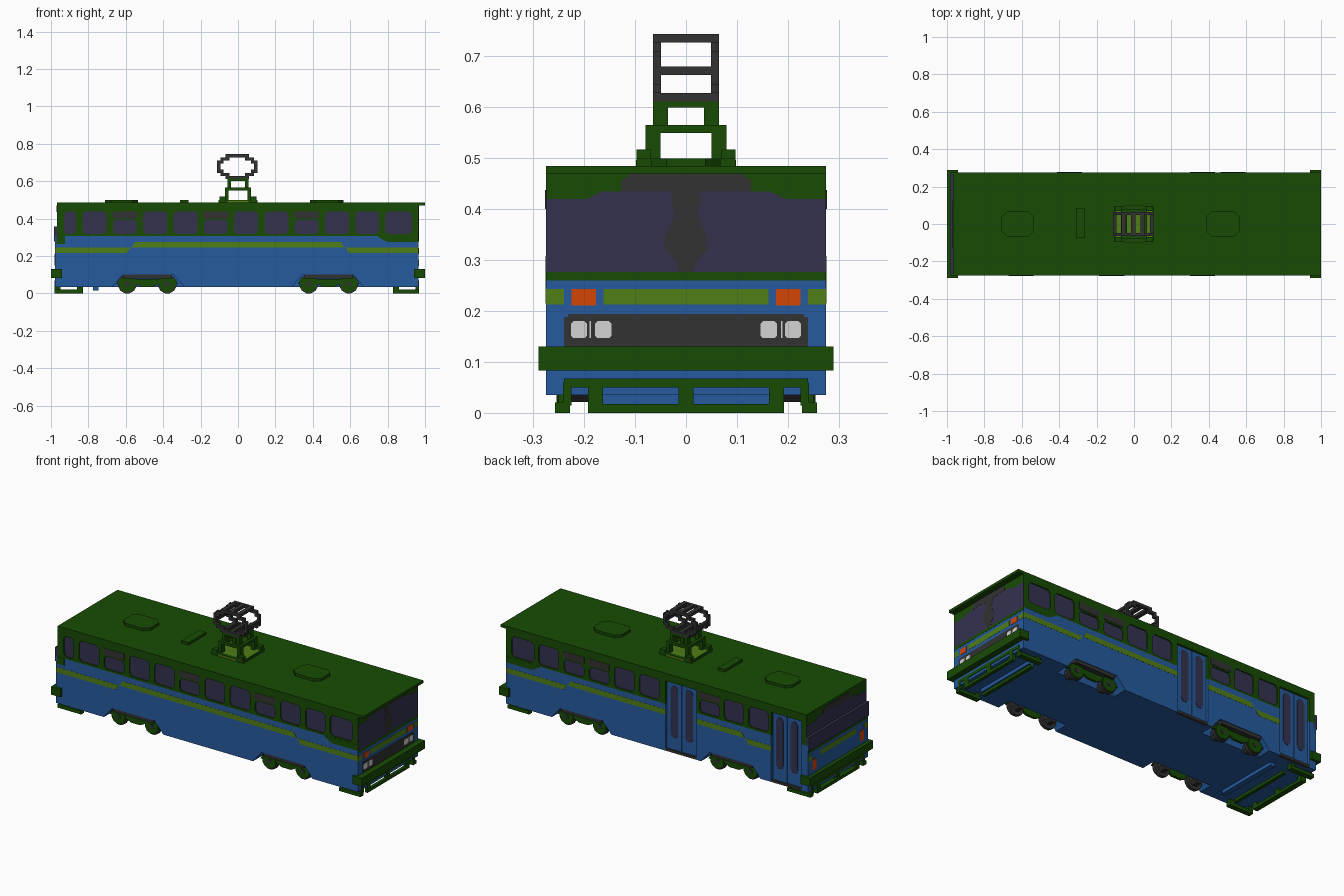
import bpy, bmesh, math

if "Cube" in bpy.data.objects:
    bpy.data.objects.remove(bpy.data.objects["Cube"], do_unlink=True)


def material(name, srgb):
    lin = [((c / 255 + 0.055) / 1.055) ** 2.4 for c in srgb] + [1.0]
    m = bpy.data.materials.new(name)
    m.use_nodes = True
    m.diffuse_color = lin
    m.node_tree.nodes["Principled BSDF"].inputs["Base Color"].default_value = lin
    return m


GREEN = material("dark_green", (24, 75, 3))
LIME = material("light_green", (81, 126, 22))
BLUE = material("blue", (37, 91, 159))
GLASS = material("glass", (52, 50, 79))
GREY = material("dark_grey", (50, 50, 50))
ORANGE = material("orange", (212, 70, 4))
WHITE = material("lamp_white", (211, 211, 211))


def prism(name, pts, axis, a, b, mat):
    """Extrude a 2D outline along an axis from a to b."""
    place = {"x": lambda u, v, w: (w, u, v),
             "y": lambda u, v, w: (u, w, v),
             "z": lambda u, v, w: (u, v, w)}[axis]
    bm = bmesh.new()
    lo = [bm.verts.new(place(u, v, a)) for u, v in pts]
    hi = [bm.verts.new(place(u, v, b)) for u, v in pts]
    bm.faces.new(lo)
    bm.faces.new(hi[::-1])
    n = len(pts)
    for i in range(n):
        bm.faces.new((lo[i], hi[i], hi[(i + 1) % n], lo[(i + 1) % n]))
    bmesh.ops.recalc_face_normals(bm, faces=bm.faces)
    me = bpy.data.meshes.new(name)
    bm.to_mesh(me)
    bm.free()
    me.materials.append(mat)
    ob = bpy.data.objects.new(name, me)
    bpy.context.collection.objects.link(ob)
    return ob


def box(name, x0, x1, y0, y1, z0, z1, mat):
    return prism(name, [(x0, y0), (x1, y0), (x1, y1), (x0, y1)], "z", z0, z1, mat)


def chamfered(u0, u1, v0, v1, cu, cv):
    return [(u0 + cu, v0), (u1 - cu, v0), (u1, v0 + cv), (u1, v1 - cv),
            (u1 - cu, v1), (u0 + cu, v1), (u0, v1 - cv), (u0, v0 + cv)]


def cut(target, cutters):
    for c in cutters:
        m = target.modifiers.new("cut", "BOOLEAN")
        m.operation = "DIFFERENCE"
        m.solver = "EXACT"
        m.object = c
        bpy.context.view_layer.objects.active = target
        bpy.ops.object.modifier_apply(modifier=m.name)


W = 0.275            # half width of the body
INSET = 0.008        # depth of the window recesses
DOORS = [(-0.26, -0.06), (-0.935, -0.74)]

# Body: blue lower half, green upper half
lower = box("lower_body", -0.978, 0.965, -W, W, 0.035, 0.307, BLUE)
upper = box("upper_body", -0.968, 0.965, -W, W, 0.307, 0.485, GREEN)
box("roof_lip", 0.96, 1.0, -W, W, 0.47, 0.485, GREEN)

# Window outlines for each side, with shorter panes under the vents
PITCH = [-0.767 + 0.162 * i for i in range(10)]
windows, vents = [], []
for s, xs, vented in ((-1, PITCH, (1, 4, 7)), (1, [-0.66, -0.50, -0.345] + PITCH[5:], (2, 5, 6))):
    for i, x in enumerate(xs):
        top = 0.392 if i in vented else 0.437
        windows.append((s, chamfered(x - 0.064, x + 0.064, 0.318, top, 0.012, 0.018)))
        if i in vented:
            vents.append((s, x))
    windows.append((s, chamfered(0.785, 0.93, 0.318, 0.437, 0.015, 0.018)))
windows.append((-1, chamfered(-0.93, -0.865, 0.318, 0.437, 0.012, 0.018)))

# Cut wheel arches, door recesses and window recesses
doors = [box("door_cutter", a, b, W - 0.015, W + 0.1, -0.1, 0.44, BLUE) for a, b in DOORS]
panes = [prism("window_cutter", pts, "y", s * (W - INSET), s * (W + 0.05), GREEN) for s, pts in windows]
arches = []
for cx in (-0.48, 0.48):
    for s in (-1, 1):
        arch = [(cx - 0.2, 0.02), (cx + 0.2, 0.02), (cx + 0.18, 0.05),
                (cx + 0.135, 0.1), (cx - 0.135, 0.1), (cx - 0.18, 0.05)]
        arches.append(prism("arch_cutter", arch, "y", s * 0.19, s * 0.4, GREY))
cut(lower, doors + arches)
cut(upper, doors + panes)
for c in doors + arches + panes:
    bpy.data.objects.remove(c, do_unlink=True)
for s, pts in windows:
    prism("side_window", pts, "y", s * (W - INSET - 0.002), s * (W - INSET + 0.001), GLASS)

# Doors: two leaves each with a tall window, plus a dark step
for a, b in DOORS:
    mid = (a + b) / 2
    for x0, x1 in ((a + 0.006, mid - 0.002), (mid + 0.002, b - 0.006)):
        box("door_leaf", x0, x1, W - 0.017, W - 0.008, 0.05, 0.436, BLUE)
        prism("door_window", chamfered(x0 + 0.022, x1 - 0.022, 0.12, 0.42, 0.012, 0.02),
              "y", W - 0.009, W - 0.006, GLASS)
    box("door_step", a, b, W - 0.017, W, 0.035, 0.05, GREY)

# Crossbeams under the floor
for x in (-0.76, 0.845):
    box("floor_crossbeam", x - 0.015, x + 0.015, -0.192, 0.192, 0.016, 0.036, BLUE)


# Side plates: vents, stripes and lowered green corners
def side_plate(name, pts, s, mat, t=0.001):
    prism(name, pts, "y", s * (W - 0.002), s * (W + t), mat)


for s, x in vents:
    side_plate("vent", [(x - 0.067, 0.4), (x + 0.067, 0.4), (x + 0.067, 0.438), (x - 0.067, 0.438)], s, GREY, 0.002)
for s in (-1, 1):
    side_plate("corner_green", [(0.80, 0.275), (0.965, 0.275), (0.965, 0.308), (0.745, 0.308), (0.76, 0.295)], s, GREEN)
    if s < 0:
        side_plate("rear_corner_green", [(-0.97, 0.265), (-0.925, 0.265), (-0.925, 0.308), (-0.97, 0.308)], s, GREEN)
    # Stripe: high in the middle, low at both ends, broken by the doors
    low_start = -0.978 if s < 0 else -0.74
    side_plate("stripe_low", [(low_start, 0.215), (-0.595, 0.215), (-0.575, 0.245), (low_start, 0.245)], s, LIME)
    side_plate("stripe_low", [(0.595, 0.215), (0.965, 0.215), (0.965, 0.245), (0.575, 0.245)], s, LIME)
    spans = [(-0.57, 0.57)] if s < 0 else [(-0.57, -0.26), (-0.06, 0.57)]
    for x0, x1 in spans:
        l = 0.02 if x0 == -0.57 else 0
        r = 0.02 if x1 == 0.57 else 0
        side_plate("stripe_high", [(x0, 0.245), (x1, 0.245), (x1 - r, 0.275), (x0 + l, 0.275)], s, LIME)


# End faces
def end_plate(name, e, y0, y1, z0, z1, mat, t=0.001, c=0.0):
    x = 0.965 if e > 0 else 0.978
    pts = chamfered(y0, y1, z0, z1, c, c) if c else [(y0, z0), (y1, z0), (y1, z1), (y0, z1)]
    prism(name, pts, "x", e * (x - 0.004), e * (x + t), mat)


for e in (-1, 1):
    end_plate("sill", e, -W, W, 0.26, 0.277, GREEN)
    if e < 0:
        box("windscreen_ledge", -0.985, -0.96, -W, W, 0.277, 0.358, GLASS)
    xg = 0.966 if e > 0 else 0.969
    glass = [(-W, 0.277), (W, 0.277), (W, 0.42), (0.195, 0.42), (0.165, 0.435),
             (-0.165, 0.435), (-0.195, 0.42), (-W, 0.42)]
    prism("windscreen", glass, "x", e * 0.96, e * xg, GLASS)
    sign = [(-0.128, 0.435), (0.128, 0.435), (0.128, 0.455), (0.11, 0.469), (-0.11, 0.469), (-0.128, 0.455)]
    prism("destination_sign", sign, "x", e * 0.96, e * (xg + 0.001), GREY)
    if e > 0:
        half = [(0.015, 0.277), (0.02, 0.298), (0.042, 0.32), (0.042, 0.345),
                (0.022, 0.39), (0.03, 0.42), (0.025, 0.436)]
        prism("windscreen_pillar", half + [(-y, z) for y, z in half[::-1]], "x", 0.96, 0.967, GREY)
        end_plate("grille_panel", e, -0.24, 0.24, 0.13, 0.188, GREY)
        end_plate("grille_top", e, -0.232, 0.232, 0.188, 0.194, GREY)
    end_plate("end_stripe", e, -0.162, 0.162, 0.213, 0.243, LIME)
    # Lamps and stripe tips, mirrored left and right
    lamps = [("end_stripe_tip", 0.24, W, 0.213, 0.243, LIME, 0.001, 0)]
    if e > 0:
        lamps += [("indicator", 0.177, 0.225, 0.211, 0.243, ORANGE, 0.002, 0),
                  ("outer_lamp", 0.194, 0.226, 0.147, 0.18, WHITE, 0.002, 0.005),
                  ("lamp_rim", 0.187, 0.19, 0.147, 0.18, WHITE, 0.002, 0),
                  ("inner_lamp", 0.146, 0.179, 0.147, 0.18, WHITE, 0.002, 0.005)]
    else:
        lamps += [("tail_lamp", 0.2, 0.236, 0.15, 0.21, ORANGE, 0.002, 0)]
    for nm, a, b, z0, z1, m, t, c in lamps:
        for s in (-1, 1):
            end_plate(nm, e, min(s * a, s * b), max(s * a, s * b), z0, z1, m, t, c)
    # Bumper wrapping round the corners
    box("bumper", *sorted((e * 0.94, e * 1.0)), -0.29, 0.29, 0.083, 0.13, GREEN)
    # Safety guard: open frame below the bumper
    tip = 0.968 if e > 0 else 0.981
    xs = sorted((e * 0.95, e * tip))
    box("guard_bar", *xs, -0.24, 0.24, 0.05, 0.068, GREEN)
    box("guard_bar", *xs, -0.192, 0.192, 0.0, 0.017, GREEN)
    box("guard_post", *xs, -0.015, 0.015, 0.01, 0.055, GREEN)
    box("guard_inner_bar", *sorted((e * 0.83, e * 0.85)), -0.192, 0.192, 0.0, 0.017, GREEN)
    for s in (-1, 1):
        box("guard_post", *xs, *sorted((s * 0.163, s * 0.192)), 0.01, 0.055, GREEN)
        box("guard_leg", *xs, *sorted((s * 0.225, s * 0.242)), 0.015, 0.06, GREEN)
        box("guard_rail", *sorted((e * 0.83, e * tip)), *sorted((s * 0.228, s * 0.257)), 0.0, 0.02, GREEN)
        box("guard_hanger", *sorted((e * 0.83, e * 0.86)), *sorted((s * 0.23, s * 0.25)), 0.015, 0.04, GREEN)


# Bogies: dark wheels, green hubs and side frames
def disc(cx, cz, r, n=12):
    return [(cx + r * math.cos(math.tau * (i + 0.5) / n), cz + r * math.sin(math.tau * (i + 0.5) / n)) for i in range(n)]


for cx in (-0.485, 0.485):
    for s in (-1, 1):
        for dx in (-0.107, 0.107):
            prism("axle_box", disc(cx + dx, 0.05, 0.031, 8), "y", s * 0.188, s * 0.23, GREY)
            prism("wheel", disc(cx + dx, 0.05, 0.051), "y", s * 0.228, s * 0.246, GREY)
            prism("wheel_hub", disc(cx + dx, 0.05, 0.044), "y", s * 0.24, s * 0.254, GREEN)
            prism("axle_cap", disc(cx + dx, 0.05, 0.014, 8), "y", s * 0.25, s * 0.257, GREY)
        frame = [(cx - 0.165, 0.05), (cx - 0.06, 0.05), (cx - 0.03, 0.035), (cx + 0.03, 0.035),
                 (cx + 0.06, 0.05), (cx + 0.165, 0.05), (cx + 0.15, 0.076), (cx - 0.15, 0.076)]
        prism("bogie_frame", frame, "y", s * 0.235, s * 0.25, GREEN)
        box("arch_lining", cx - 0.13, cx + 0.13, *sorted((s * 0.188, s * 0.272)), 0.08, 0.102, GREY)

# Roof hatches
for x0, x1 in ((-0.71, -0.535), (0.385, 0.565)):
    prism("roof_hatch", chamfered(x0, x1, -0.068, 0.068, 0.03, 0.03), "z", 0.48, 0.5, GREEN)
box("roof_vent", -0.31, -0.265, -0.075, 0.085, 0.48, 0.5, GREEN)

# Current collector: stepped open tower on a light floor
box("collector_floor", -0.1, 0.1, -0.08, 0.08, 0.48, 0.497, LIME)
box("collector_floor_front", -0.055, 0.055, -0.0985, 0.0985, 0.48, 0.497, LIME)
for s in (-1, 1):
    box("collector_floor_edge", *sorted((s * 0.098, s * 0.104)), -0.097, 0.097, 0.48, 0.5, GREEN)
for hx, hy, px, py, z0, z1, b0, b1 in ((0.098, 0.097, 0.03, 0.027, 0.485, 0.517, 0.485, 0.5),
                                       (0.07, 0.08, 0.02, 0.03, 0.497, 0.565, 0.55, 0.565),
                                       (0.055, 0.065, 0.018, 0.03, 0.55, 0.614, 0.6, 0.614)):
    for s in (-1, 1):
        box("tower_bar", -hx, hx, *sorted((s * hy, s * (hy - 0.018))), b0, b1, GREEN)
        if z0 > 0.49:
            box("tower_end_bar", *sorted((s * hx, s * (hx - 0.018))), -hy, hy, b0, b1, GREEN)
        for t in (-1, 1):
            box("tower_post", *sorted((s * hx, s * (hx - px))), *sorted((t * hy, t * (hy - py))), z0, z1, GREEN)

# Hoop frame: stepped eight-sided rings, measured in small square cells, and crossbars
CELL, HX, HZ = 0.0165, -0.004, 0.612
RUNS = [(-3, 3, 7, 7), (-3, 3, 0, 0)]
for lo, hi, r0, r1 in ((3, 5, 6, 6), (3, 5, 1, 1), (5, 5, 5, 5), (5, 5, 2, 2), (6, 6, 2, 5)):
    RUNS += [(lo, hi, r0, r1), (-hi, -lo, r0, r1)]
for c0, c1, r0, r1 in RUNS:
    for s in (-1, 1):
        box("hoop_side", HX + (c0 - 0.5) * CELL, HX + (c1 + 0.5) * CELL, *sorted((s * 0.049, s * 0.065)),
            HZ + r0 * CELL, HZ + (r1 + 1) * CELL, GREY)
for c in (-3, 0, 3):
    for z in (HZ, HZ + 7 * CELL):
        box("hoop_crossbar", HX + c * CELL - 0.012, HX + c * CELL + 0.012, -0.065, 0.065, z, z + CELL, GREY)
for c in (-6, 6):
    box("hoop_crossbar", HX + (c - 0.5) * CELL, HX + (c + 0.5) * CELL, -0.065, 0.065, 0.664, 0.68, GREY)
